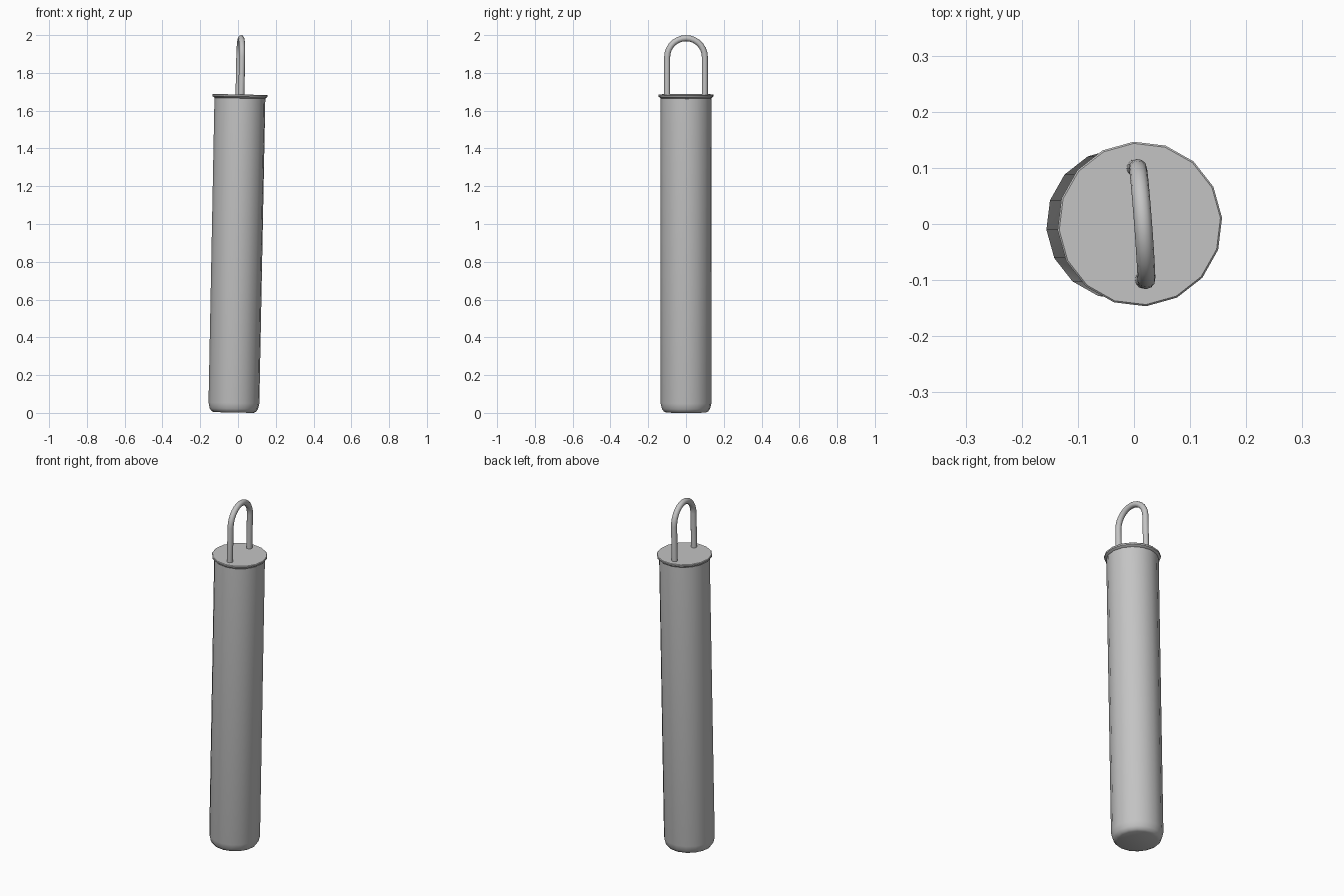
import bpy, bmesh, math
from mathutils import Matrix

cube = bpy.data.objects.get("Cube")
if cube:
    bpy.data.objects.remove(cube, do_unlink=True)

grey = bpy.data.materials.new("plain grey")
grey.use_nodes = True
grey.diffuse_color = (0.55, 0.55, 0.55, 1)
grey.node_tree.nodes["Principled BSDF"].inputs["Base Color"].default_value = grey.diffuse_color

SIDES = 16
# The whole piece leans slightly towards +x and is turned a little about its axis
LEAN = (Matrix.Translation((-0.0225, 0, 0.002))
        @ Matrix.Rotation(math.radians(1.12), 4, 'Y')
        @ Matrix.Rotation(math.radians(4.3), 4, 'Z'))


def finish(obj, angle):
    """Place a part, colour it and shade it smooth."""
    obj.matrix_world = LEAN
    obj.data.materials.append(grey)
    bpy.ops.object.select_all(action='DESELECT')
    obj.select_set(True)
    bpy.context.view_layer.objects.active = obj
    if obj.type == 'CURVE':
        bpy.ops.object.convert(target='MESH')
        obj = bpy.context.object
    bpy.ops.object.shade_smooth_by_angle(angle=math.radians(angle))


def lathe(name, profile):
    """Closed solid of revolution from (radius, height) rings."""
    bm = bmesh.new()
    rings = []
    for r, z in profile:
        ring = [bm.verts.new((r * math.cos(a), r * math.sin(a), z))
                for a in (math.tau * i / SIDES for i in range(SIDES))]
        rings.append(ring)
    for low, high in zip(rings, rings[1:]):
        for i in range(SIDES):
            j = (i + 1) % SIDES
            bm.faces.new((low[i], low[j], high[j], high[i]))
    bm.faces.new(rings[0][::-1])
    bm.faces.new(rings[-1])
    mesh = bpy.data.meshes.new(name)
    bm.to_mesh(mesh)
    bm.free()
    obj = bpy.data.objects.new(name, mesh)
    bpy.context.collection.objects.link(obj)
    finish(obj, 40)


# Long body with a rounded foot
lathe("body", [(0.105, 0), (0.118, 0.006), (0.128, 0.02), (0.135, 0.05),
               (0.135, 1.64), (0.135, 1.672)])

# Thin lid with a small flared rim
lathe("lid", [(0.135, 1.664), (0.146, 1.673), (0.147, 1.681), (0.144, 1.684)])

# Arched wire handle standing on the lid
REACH, SPRING, WIRE = 0.1, 1.882, 0.016
arc = [(REACH * math.cos(math.pi * i / 14), SPRING + REACH * math.sin(math.pi * i / 14))
       for i in range(15)]
path = [(REACH, 1.67)] + arc + [(-REACH, 1.67)]
curve = bpy.data.curves.new("handle", 'CURVE')
curve.dimensions = '3D'
curve.bevel_depth = WIRE
curve.bevel_resolution = 4
curve.use_fill_caps = True
spline = curve.splines.new('POLY')
spline.points.add(len(path) - 1)
for point, (y, z) in zip(spline.points, path):
    point.co = (0, y, z, 1)
handle = bpy.data.objects.new("handle", curve)
bpy.context.collection.objects.link(handle)
finish(handle, 60)
